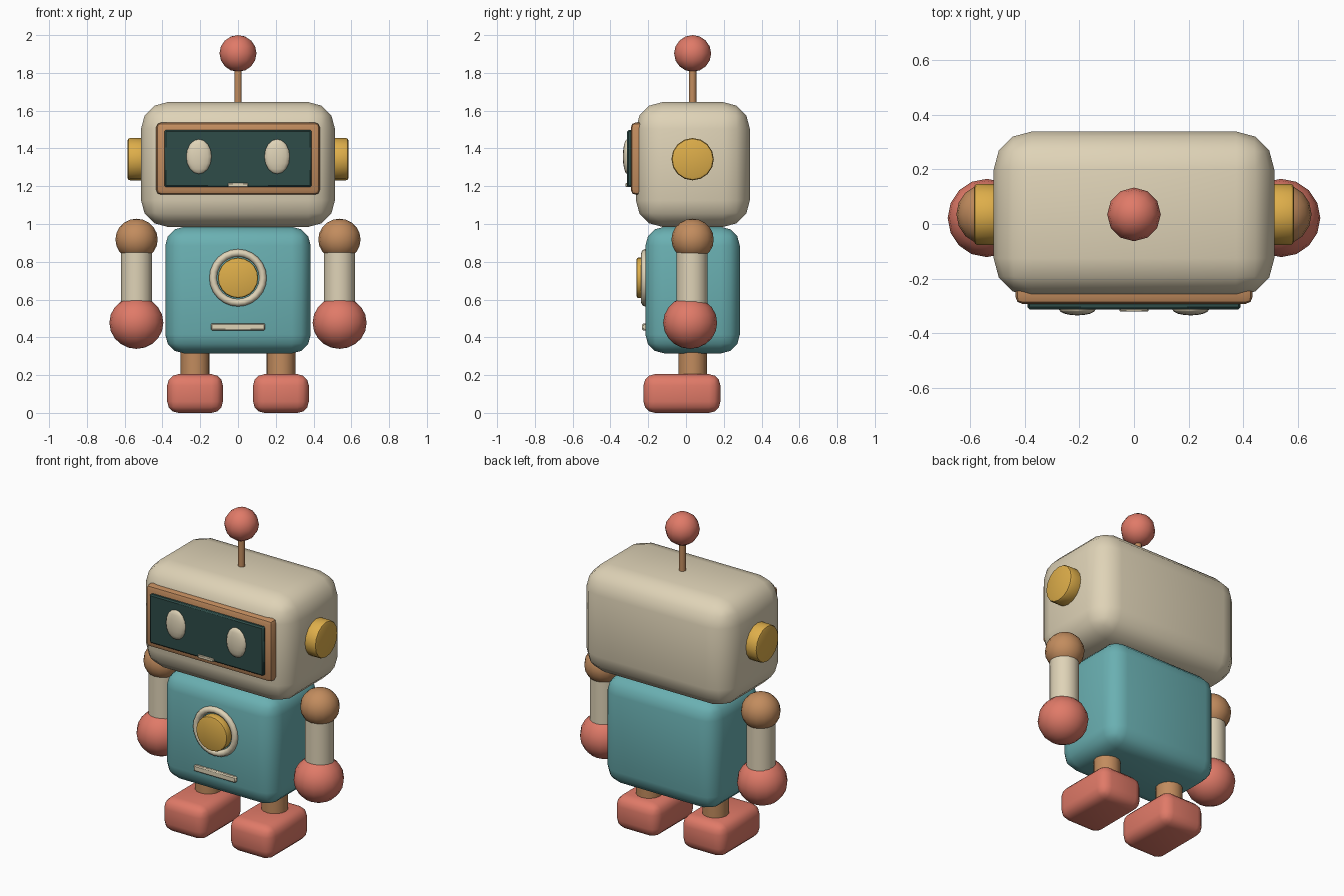
import bpy, math

if "Cube" in bpy.data.objects:
    bpy.data.objects.remove(bpy.data.objects["Cube"])


def material(name, r, g, b):
    def lin(c):
        c /= 255
        return c / 12.92 if c <= 0.04045 else ((c + 0.055) / 1.055) ** 2.4
    m = bpy.data.materials.new(name)
    m.diffuse_color = (lin(r), lin(g), lin(b), 1)
    m.use_nodes = True
    m.node_tree.nodes["Principled BSDF"].inputs["Base Color"].default_value = m.diffuse_color
    return m


CREAM = material("cream", 223, 211, 183)
TEAL = material("teal", 106, 176, 178)
CORAL = material("coral", 224, 122, 104)
BROWN = material("brown", 194, 140, 94)
GOLD = material("gold", 222, 174, 74)
DARK = material("dark_green", 46, 76, 72)
CY = 0.035  # depth of the main axis


def finish(name, mat, bevel=0, segments=3, angle=40):
    ob = bpy.context.object
    ob.name = name
    ob.data.materials.append(mat)
    bpy.ops.object.transform_apply(location=False, rotation=True, scale=True)
    if bevel:
        mod = ob.modifiers.new("bevel", "BEVEL")
        mod.width = bevel
        mod.segments = segments
        mod.limit_method = "ANGLE"
        mod.angle_limit = math.radians(40)
        bpy.ops.object.modifier_apply(modifier="bevel")
    bpy.ops.object.shade_smooth_by_angle(angle=math.radians(angle))
    return ob


def box(name, mat, x, y, z, bevel, segments=3):
    """Rounded box from (min, max) ranges."""
    lo, hi = zip(x, y, z)
    bpy.ops.mesh.primitive_cube_add(size=1, location=[(a + b) / 2 for a, b in zip(lo, hi)])
    bpy.context.object.scale = [b - a for a, b in zip(lo, hi)]
    return finish(name, mat, bevel, segments)


def cylinder(name, mat, loc, radius, depth, axis="z", bevel=0, sides=16):
    rot = {"x": (0, math.pi / 2, 0), "y": (math.pi / 2, 0, 0), "z": (0, 0, 0)}[axis]
    bpy.ops.mesh.primitive_cylinder_add(vertices=sides, radius=radius, depth=depth,
                                        location=loc, rotation=rot)
    return finish(name, mat, bevel, 2)


def ball(name, mat, loc, size, segments=16, rings=10, rot=(0, 0, 0)):
    bpy.ops.mesh.primitive_uv_sphere_add(segments=segments, ring_count=rings, radius=1,
                                         location=loc, rotation=rot)
    bpy.context.object.scale = size
    return finish(name, mat, angle=60)


# Head and body
box("head", CREAM, (-0.513, 0.513), (-0.265, 0.338), (0.985, 1.645), 0.14)
box("body", TEAL, (-0.385, 0.385), (-0.215, 0.285), (0.315, 0.985), 0.1)

# Face
box("face_frame", BROWN, (-0.433, 0.433), (-0.292, -0.2), (1.155, 1.537), 0.025, 2)
box("screen", DARK, (-0.39, 0.39), (-0.312, -0.25), (1.195, 1.497), 0.008, 1)
box("mouth", CREAM, (-0.053, 0.053), (-0.32, -0.3), (1.196, 1.216), 0.003, 1)

# Antenna
cylinder("antenna_rod", BROWN, (0, CY, 1.73), 0.02, 0.24, sides=10)
ball("antenna_ball", CORAL, (0, CY, 1.903), (0.098, 0.098, 0.097), 12, 8)

# Chest details
bpy.ops.mesh.primitive_torus_add(major_segments=24, minor_segments=8, major_radius=0.132,
                                 minor_radius=0.02, location=(0, -0.217, 0.715),
                                 rotation=(math.pi / 2, 0, 0))
finish("chest_ring", CREAM, angle=60)
cylinder("chest_button", GOLD, (0, -0.231, 0.715), 0.107, 0.062, "y", 0.01, 20)
box("chest_bar", CREAM, (-0.143, 0.143), (-0.232, -0.2), (0.437, 0.474), 0.006, 1)

# Mirrored parts
for side, s in (("left", -1), ("right", 1)):
    ball("eye_" + side, CREAM, (s * 0.207, -0.312, 1.357), (0.067, 0.022, 0.092), 16, 8)
    cylinder("ear_" + side, GOLD, (s * 0.535, CY, 1.343), 0.112, 0.1, "x", 0.014)
    ball("shoulder_" + side, BROWN, (s * 0.537, CY, 0.918), (0.112, 0.112, 0.11))
    cylinder("arm_" + side, CREAM, (s * 0.537, 0.032, 0.72), 0.083, 0.36)
    ball("hand_" + side, CORAL, (s * 0.538, 0.022, 0.477), (0.143, 0.143, 0.138))
    cylinder("leg_" + side, BROWN, (s * 0.2275, CY, 0.28), 0.076, 0.2)
    x = sorted((s * 0.08, s * 0.375))
    box("foot_" + side, CORAL, x, (-0.225, 0.182), (0, 0.205), 0.06)
